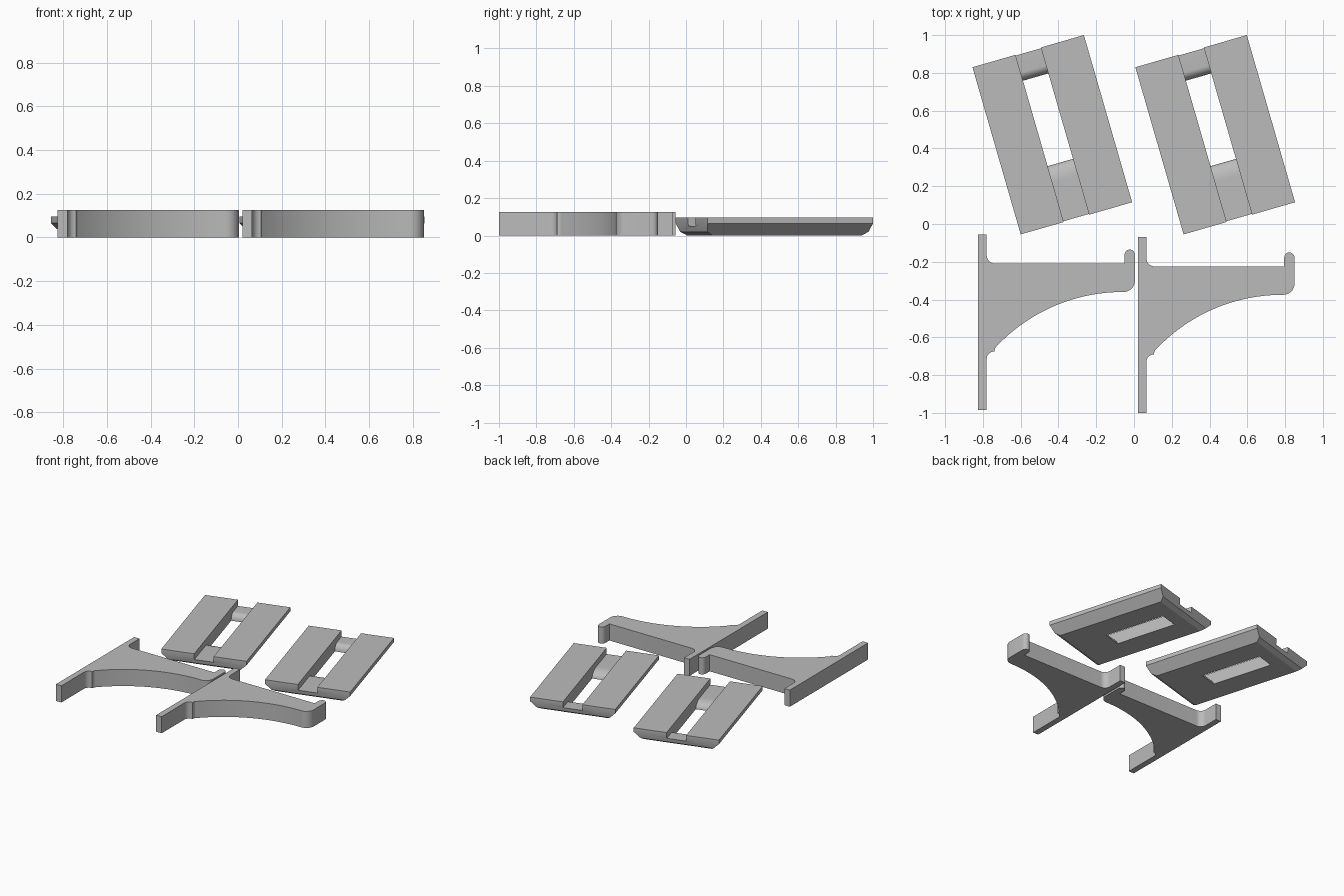
import bpy, bmesh, math
from mathutils import Matrix

if "Cube" in bpy.data.objects:
    bpy.data.objects.remove(bpy.data.objects["Cube"])

grey = bpy.data.materials.new("mid grey")
grey.diffuse_color = (0.5, 0.5, 0.5, 1)
grey.use_nodes = True
grey.node_tree.nodes["Principled BSDF"].inputs["Base Color"].default_value = grey.diffuse_color


def arc(cx, cy, rx, ry, a0, a1, n):
    """Points on an elliptical arc, angles in degrees."""
    angles = [math.radians(a0 + (a1 - a0) * i / n) for i in range(n + 1)]
    return [(cx + rx * math.cos(a), cy + ry * math.sin(a)) for a in angles]


def make_object(name, bm):
    bmesh.ops.recalc_face_normals(bm, faces=bm.faces)
    mesh = bpy.data.meshes.new(name)
    bm.to_mesh(mesh)
    bm.free()
    mesh.materials.append(grey)
    ob = bpy.data.objects.new(name, mesh)
    bpy.context.collection.objects.link(ob)
    return ob


def prism(name, points, depth):
    """Extrude a list of 3D points along a depth vector."""
    bm = bmesh.new()
    face = bm.faces.new([bm.verts.new(p) for p in points])
    ext = bmesh.ops.extrude_face_region(bm, geom=[face])
    verts = [g for g in ext["geom"] if isinstance(g, bmesh.types.BMVert)]
    bmesh.ops.translate(bm, verts=verts, vec=depth)
    return make_object(name, bm)


def smooth(ob):
    bpy.ops.object.select_all(action='DESELECT')
    ob.select_set(True)
    bpy.context.view_layer.objects.active = ob
    bpy.ops.object.shade_smooth_by_angle(angle=math.radians(25))


# Hooked bracket: post, curved brace and upturned tip
R = 0.918
start = 180 - math.degrees(math.acos(0.675 / R))
profile = [(0.02, -1.0), (0.065, -1.0)]
profile += arc(0.105, -0.73, 0.04, 0.04, 180, 90, 8)       # lower fillet
profile += arc(0.785, -0.375 - R, R, R, start, 90, 28)     # brace underside
profile += arc(0.79, -0.315, 0.06, 0.06, -90, 0, 8)        # outer corner
profile += arc(0.8225, -0.18, 0.0275, 0.03, 0, 180, 12)    # rounded tip
profile += [(0.795, -0.225)]
profile += arc(0.11, -0.18, 0.045, 0.045, -90, -180, 8)    # upper fillet
profile += [(0.065, -0.07), (0.02, -0.07)]
bracket = prism("bracket_right", [(x, y, 0) for x, y in profile], (0, 0, 0.125))
smooth(bracket)
left = bracket.copy()
left.name = "bracket_left"
left.location = (-0.845, 0.015, 0)
bpy.context.collection.objects.link(left)

# Plate body: stacked rectangles with a chamfered underside
bm = bmesh.new()
rings = []
for z, iu, iv in [(0, 0.065, 0.045), (0.02, 0.045, 0.012), (0.065, 0, 0), (0.095, 0, 0)]:
    u, v = 0.307 - iu, 0.4605 - iv
    rings.append([bm.verts.new((a * u, b * v, z))
                  for a, b in [(-1, -1), (1, -1), (1, 1), (-1, 1)]])
for lo, hi in zip(rings, rings[1:]):
    for i in range(4):
        j = (i + 1) % 4
        bm.faces.new((lo[i], lo[j], hi[j], hi[i]))
bm.faces.new(rings[0][::-1])
bm.faces.new(rings[-1])
plate = make_object("plate_left", bm)

# Channel and through slot with rounded ends
cut = [(-0.6, 0.05)]
cut += arc(-0.243, 0, 0.09, 0.05, 90, 0, 10)
cut += [(-0.153, -0.1), (0.318, -0.1)]
cut += arc(0.363, 0, 0.045, 0.05, 180, 90, 10)
cut += [(0.6, 0.05), (0.6, 0.2), (-0.6, 0.2)]
cutter = prism("slot_cutter", [(-0.07, v, z) for v, z in cut], (0.14, 0, 0))
cutter.hide_render = True

mod = plate.modifiers.new("slot", 'BOOLEAN')
mod.operation = 'DIFFERENCE'
mod.solver = 'EXACT'
mod.object = cutter
bpy.context.view_layer.objects.active = plate
bpy.ops.object.modifier_apply(modifier="slot")
bpy.data.objects.remove(cutter)
smooth(plate)

# Place both plates at a slant
plate.rotation_euler.z = math.radians(16.1)
plate.location = (-0.4325, 0.4725, 0)
right = plate.copy()
right.name = "plate_right"
right.location.x = 0.43
bpy.context.collection.objects.link(right)
